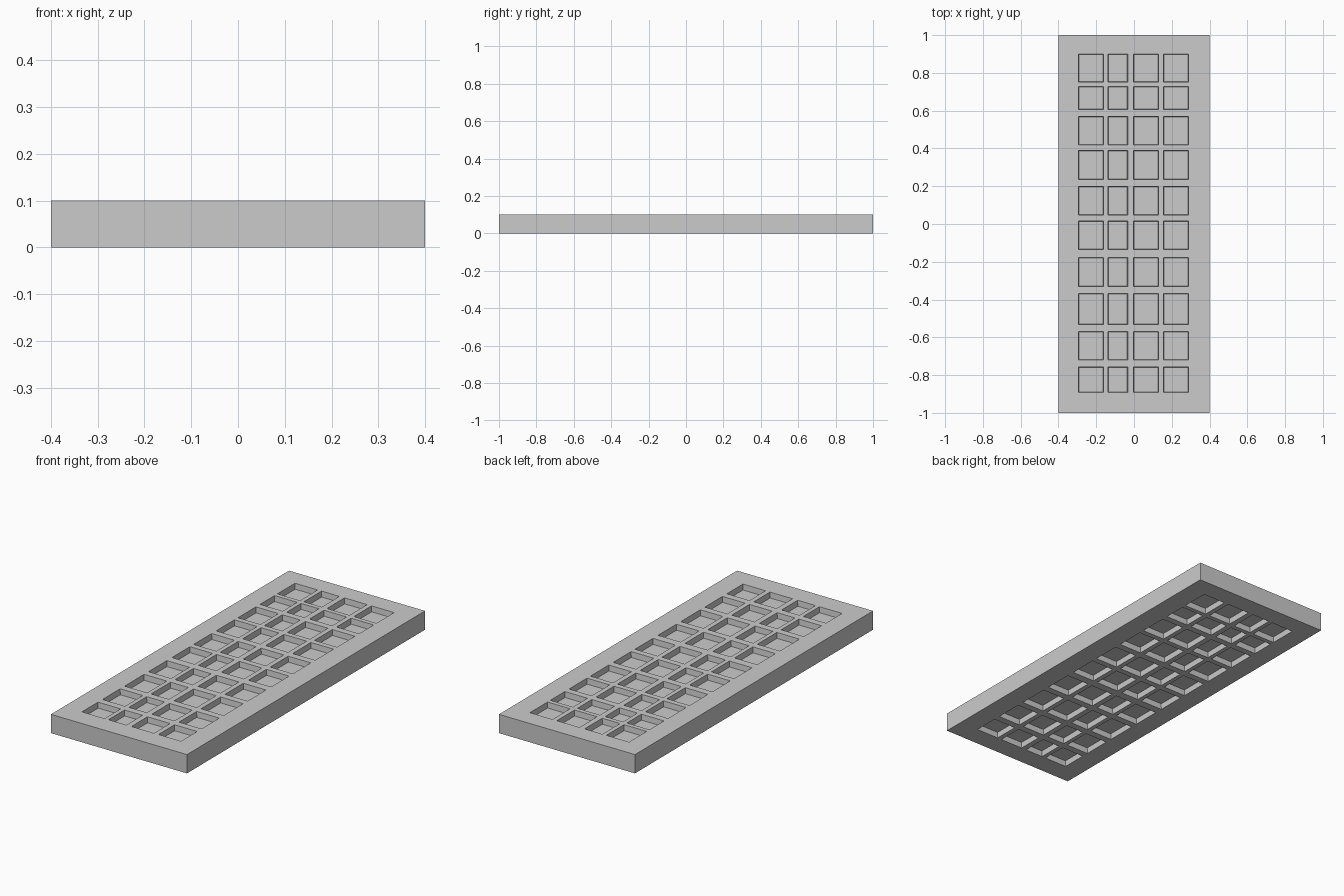
import bpy, bmesh
from mathutils import Vector, Matrix

if "Cube" in bpy.data.objects:
    bpy.data.objects.remove(bpy.data.objects["Cube"])

# Door slab lying flat: 0.8 x 2 x 0.1, with a 4 x 10 grid of sunken panes on both faces
cols = [(-0.294, -0.161), (-0.138, -0.033), (-0.003, 0.13), (0.156, 0.289)]
rows = [(-0.891, -0.756), (-0.719, -0.57), (-0.533, -0.369), (-0.332, -0.178),
        (-0.135, 0.016), (0.048, 0.199), (0.236, 0.39), (0.419, 0.57),
        (0.605, 0.727), (0.751, 0.899)]
DEPTH = 0.03
SLOPE = 0.004

bm = bmesh.new()
bmesh.ops.create_cube(bm, size=1, matrix=Matrix.Translation((0, 0, 0.05)) @ Matrix.Diagonal((0.8, 2, 0.1, 1)))


def cut(axis, value):
    co, no = Vector((0, 0, 0)), Vector((0, 0, 0))
    co[axis], no[axis] = value, 1
    bmesh.ops.bisect_plane(bm, geom=bm.verts[:] + bm.edges[:] + bm.faces[:], plane_co=co, plane_no=no)


# Grid lines of the glazing bars
for axis, spans in ((0, cols), (1, rows)):
    for span in spans:
        for v in span:
            cut(axis, v)


def inside(v, spans):
    return any(a < v < b for a, b in spans)


# Sink every pane, top and bottom
bm.normal_update()
panes = []
for f in bm.faces:
    c = f.calc_center_median()
    if abs(f.normal.z) > 0.9 and inside(c.x, cols) and inside(c.y, rows):
        panes.append(f)
bmesh.ops.inset_individual(bm, faces=panes, thickness=SLOPE, depth=-DEPTH)

mesh = bpy.data.meshes.new("paned_door")
bm.to_mesh(mesh)
bm.free()
door = bpy.data.objects.new("paned_door", mesh)
bpy.context.collection.objects.link(door)
